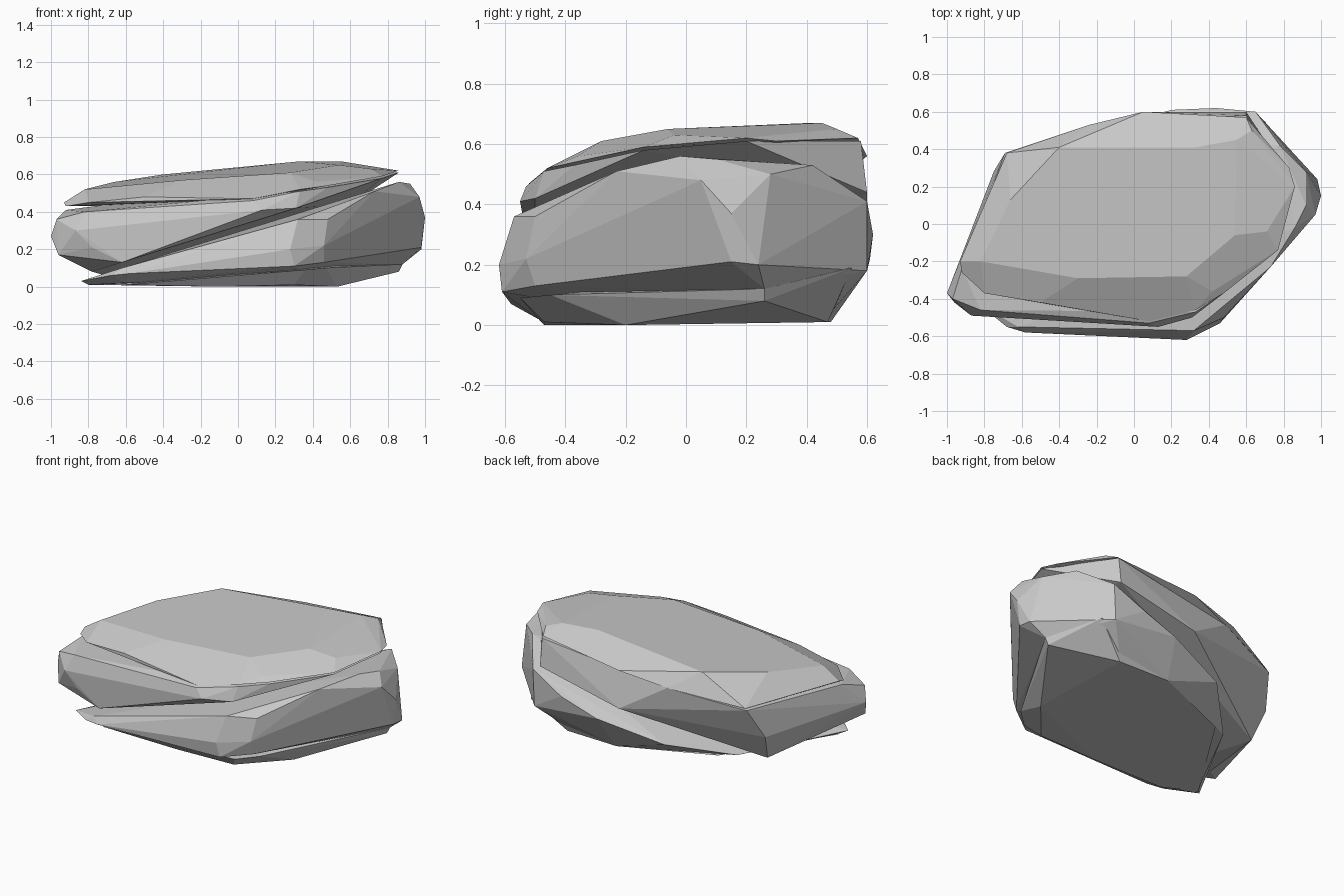
import bpy
import bmesh
import math
from mathutils import Vector

default_cube = bpy.data.objects.get("Cube")
if default_cube:
    bpy.data.objects.remove(default_cube, do_unlink=True)


def make_material(name, colour):
    material = bpy.data.materials.new(name)
    material.use_nodes = True
    material.diffuse_color = colour
    shader = material.node_tree.nodes["Principled BSDF"]
    shader.inputs["Base Color"].default_value = colour
    shader.inputs["Roughness"].default_value = 0.9
    return material


def make_stone(name, corners, material):
    """Wrap a chipped convex block around its corners, given in hundredths."""
    mesh = bpy.data.meshes.new(name)
    stone = bpy.data.objects.new(name, mesh)
    bpy.context.scene.collection.objects.link(stone)
    bm = bmesh.new()
    for corner in corners:
        bm.verts.new(Vector(corner) / 100)
    bmesh.ops.convex_hull(bm, input=bm.verts)
    loose = [vert for vert in bm.verts if not vert.link_faces]
    bmesh.ops.delete(bm, geom=loose, context="VERTS")
    # Merge nearly level triangles into broad chipped facets
    bmesh.ops.dissolve_limit(bm, angle_limit=math.radians(4),
                             verts=bm.verts, edges=bm.edges)
    bmesh.ops.recalc_face_normals(bm, faces=bm.faces)
    for face in bm.faces:
        face.smooth = False
    bm.to_mesh(mesh)
    bm.free()
    mesh.materials.append(material)
    return stone


grey_stone = make_material("grey stone", (0.58, 0.58, 0.58, 1))

# Broad cap with a gently tilted flat top
cap_corners = [
    (-82, -20, 52), (-66, 13, 56), (-40, 41, 60), (33, 41, 67), (55, 45, 67),
    (54, -6, 65), (28, -28, 61), (-30, -29, 57),
    (-93, -20, 45), (-92, -26, 43), (-80, -37, 45), (-50, -42, 48),
    (8, -52, 47), (33, -46, 52), (48, -37, 54),
    (42, -36, 56), (77, -14, 59), (71, -4, 63), (86, 20, 62), (83, 30, 61),
    (63, 50, 65), (60, 57, 62), (5, 60, 56), (-24, 53, 50), (-68, 38, 43),
]
make_stone("upper_cap", cap_corners, grey_stone)

# Tilted middle slab, parted from the cap by a crack at the right end
slab_corners = [
    (-97, -40, 36), (-92, -24, 41), (-82, -46, 40), (-80, -38, 41),
    (8, -53, 46), (33, -47, 51), (48, -37, 53), (77, -14, 58), (86, 20, 61),
    (60, 58, 61), (-100, -37, 27), (-96, -42, 17), (-87, -49, 30),
    (-82, -49, 29), (-78, -49, 21), (-62, -50, 13), (-78, -25, 8),
    (13, -55, 41), (31, -50, 42), (60, 60, 44), (5, 60, 32), (-24, 53, 50),
    (-69, 38, 42), (-75, 28, 23), (-71, 20, 6),
]
make_stone("middle_slab", slab_corners, grey_stone)

# Wedge base, tall at the left end and undercut below
base_corners = [
    (-84, -42, 3), (-80, -40, 1), (-68, -55, 6), (-62, -55, 10),
    (-58, -58, 7), (-60, -49, 2), (28, -62, 20), (30, -61, 11),
    (32, -57, 36), (46, -53, 22), (48, -50, 36), (46, -50, 13),
    (73, -23, 51), (86, -2, 56), (92, 10, 55), (97, 5, 48),
    (100, 15, 37), (98, 15, 21), (72, -16, 21), (98, 24, 20), (88, 26, 12),
    (92, 28, 50), (78, 42, 53), (65, 60, 41), (44, 62, 30), (64, 60, 18),
    (40, -20, 4), (50, 47, 3), (15, 48, 1), (20, 61, 22),
    (-20, 50, 12), (-50, 20, 2),
]
make_stone("wedge_base", base_corners, grey_stone)

# Thin sole showing as a ledge under the wedge
sole_corners = [
    (-80, -38, 1), (-60, -48, 1), (-10, -47, 0), (30, -47, 1),
    (36, -55, 9), (47, -45, 10), (53, -20, 0), (86, 26, 8), (88, 26, 12),
    (70, 55, 19), (50, 47, 1), (15, 48, 1), (-40, 25, 1),
]
make_stone("bottom_sole", sole_corners, grey_stone)
